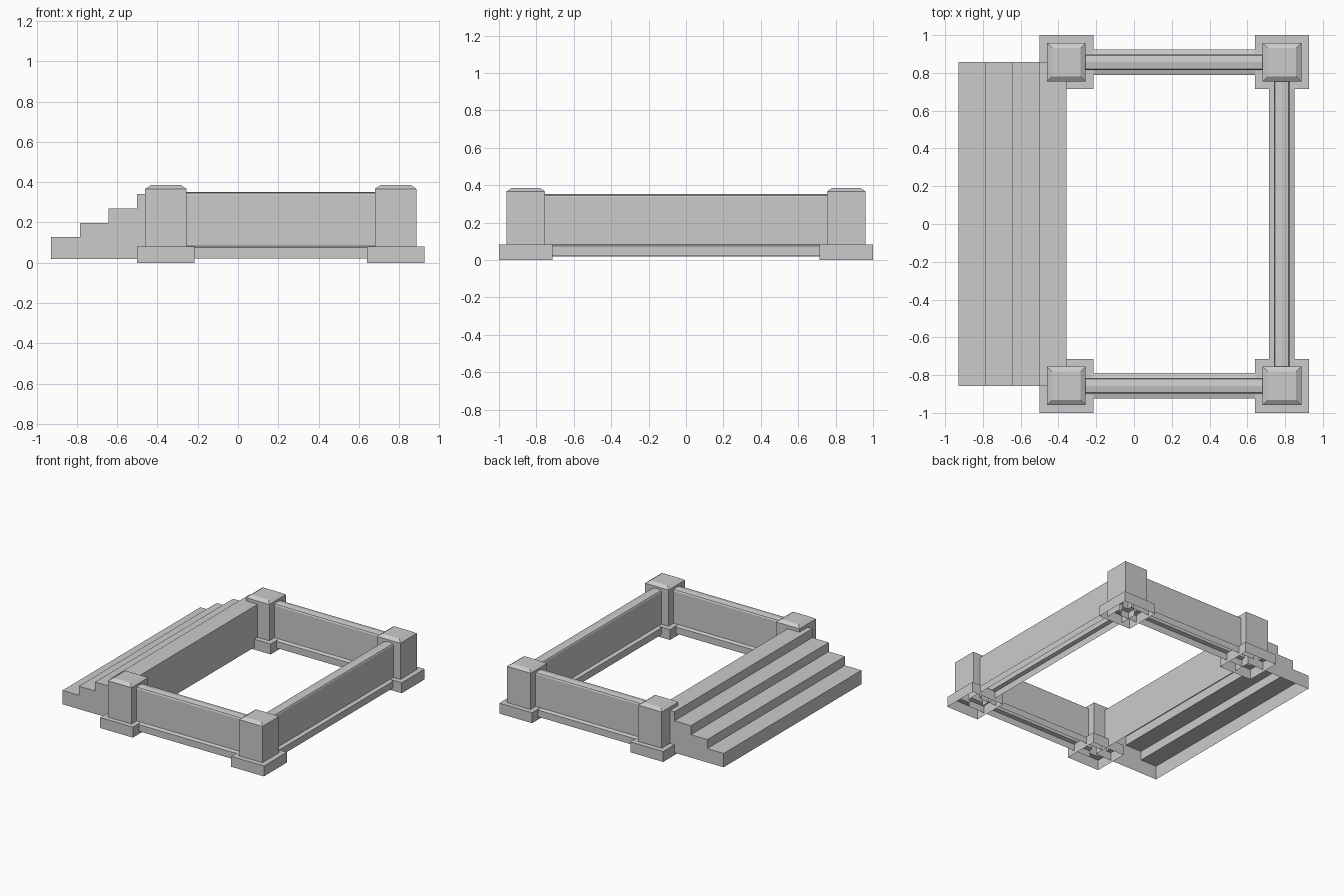
import bpy, bmesh

if "Cube" in bpy.data.objects:
    bpy.data.objects.remove(bpy.data.objects["Cube"])

PX0, PX1, PY = -0.358, 0.783, 0.857   # post centre lines


def finish(name, bm):
    bmesh.ops.recalc_face_normals(bm, faces=bm.faces)
    me = bpy.data.meshes.new(name)
    bm.to_mesh(me)
    bm.free()
    ob = bpy.data.objects.new(name, me)
    bpy.context.collection.objects.link(ob)
    return ob


def post(name, cx, cy):
    """Square stepped post, open underneath: list of (half width, height)."""
    bm = bmesh.new()
    prev = None
    for h, z in [(0.1425, 0), (0.1425, 0.082), (0.1025, 0.082),
                 (0.1025, 0.367), (0.075, 0.386)]:
        ring = [bm.verts.new((cx + sx * h, cy + sy * h, z))
                for sx, sy in ((-1, -1), (1, -1), (1, 1), (-1, 1))]
        if prev:
            for i in range(4):
                j = (i + 1) % 4
                bm.faces.new((prev[i], prev[j], ring[j], ring[i]))
        prev = ring
    bm.faces.new(prev)
    return finish(name, bm)


def sweep(bm, profile, place, a, b):
    """Extrude an open profile from a to b; place maps (u, z, t) to a point."""
    rows = [[bm.verts.new(place(u, z, t)) for u, z in profile] for t in (a, b)]
    for i in range(len(profile) - 1):
        bm.faces.new((rows[0][i], rows[0][i + 1], rows[1][i + 1], rows[1][i]))
    return rows


# Corner posts
for label, cx in (("left", PX0), ("right", PX1)):
    for side, s in (("front", -1), ("back", 1)):
        post(f"{side}_{label}_post", cx, s * PY)

# Low walls with sloped plinth and softly pitched top, open underneath
half = [(0.068, 0.022), (0.068, 0.075), (0.041, 0.083),
        (0.041, 0.336), (0.036, 0.346)]
wall = [(-u, z) for u, z in half] + [(0, 0.352)] + half[::-1]

for name, s in (("front_wall", -1), ("back_wall", 1)):
    bm = bmesh.new()
    sweep(bm, wall, lambda u, z, t: (t, s * PY + u, z), PX0, PX1)
    finish(name, bm)
bm = bmesh.new()
sweep(bm, wall, lambda u, z, t: (PX1 + u, t, z), -PY, PY)
finish("right_wall", bm)

# Staircase: four steps rising towards the posts, open underneath
x0, x1, n, base = -0.928, PX0, 4, 0.018
run = (x1 - x0) / n
steps = [(x0, base)]
for i in range(n):
    z = 0.127 + i * 0.0713
    steps += [(x0 + i * run, z), (x0 + (i + 1) * run, z)]
steps.append((x1, base))
bm = bmesh.new()
for row in sweep(bm, steps, lambda u, z, t: (u, t, z), -PY, PY):
    bm.faces.new(row)
finish("stairs", bm)
